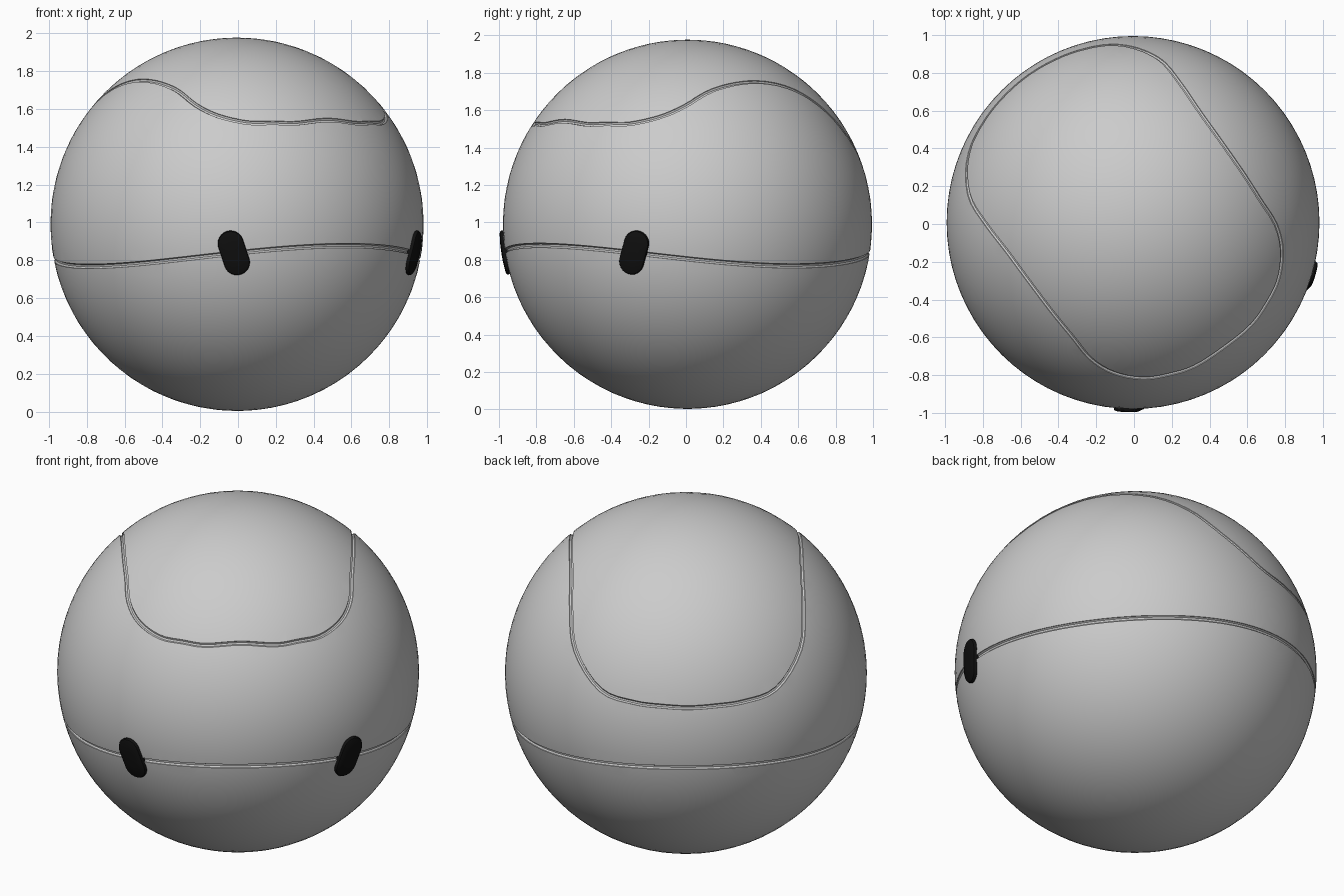
import bpy, bmesh, math
from mathutils import Vector, Matrix

if "Cube" in bpy.data.objects:
    bpy.data.objects.remove(bpy.data.objects["Cube"])

R = 0.987
CENTRE = Vector((-0.005, 0.008, 0.99))
# the ball's own front faces -y; it is turned 36 degrees about z
PLACE = Matrix.Translation(CENTRE) @ Matrix.Rotation(math.radians(36), 4, 'Z')


def finish(bm, name):
    bmesh.ops.recalc_face_normals(bm, faces=bm.faces)
    me = bpy.data.meshes.new(name)
    bm.to_mesh(me)
    bm.free()
    ob = bpy.data.objects.new(name, me)
    bpy.context.collection.objects.link(ob)
    ob.matrix_world = PLACE
    return ob


def smooth(ob):
    bpy.ops.object.select_all(action='DESELECT')
    ob.select_set(True)
    bpy.context.view_layer.objects.active = ob
    bpy.ops.object.shade_smooth_by_angle(angle=math.radians(30))


def bridge(bm, a, b):
    n = len(a)
    for i in range(n):
        bm.faces.new((a[i], a[(i + 1) % n], b[(i + 1) % n], b[i]))


def on_ball(x, y):
    return Vector((x, y, math.sqrt(max(0, R * R - x * x - y * y))))


def closed_smooth(pts, steps=4):
    # Catmull-Rom resampling of a closed path
    out, n = [], len(pts)
    for i in range(n):
        a, b, c, d = (pts[(i + k) % n] for k in (-1, 0, 1, 2))
        for s in range(steps):
            t = s / steps
            out.append(0.5 * (2 * b + (c - a) * t + (2 * a - 5 * b + 4 * c - d) * t**2
                              + (3 * b - a - 3 * c + d) * t**3))
    return out


def groove_cutter(path, name, r=0.013, sides=8):
    bm = bmesh.new()
    rings, n = [], len(path)
    for i, p in enumerate(path):
        out = p.normalized()
        side = (path[(i + 1) % n] - path[i - 1]).cross(out).normalized()
        angles = [math.tau * (k + 0.5) / sides for k in range(sides)]
        rings.append([bm.verts.new(out * (R + r * math.sin(a)) + side * r * math.cos(a))
                      for a in angles])
    for i in range(n):
        bridge(bm, rings[i], rings[(i + 1) % n])
    ob = finish(bm, name)
    ob.hide_render = True
    return ob


# ball body
bm = bmesh.new()
bmesh.ops.create_icosphere(bm, subdivisions=5, radius=R)
body = finish(bm, "ball_body")

# rounded hatch seam over the top: half outline, mirrored
half = [(0.19, -0.807), (0.316, -0.765), (0.441, -0.70), (0.55, -0.585), (0.605, -0.455),
        (0.617, -0.275), (0.628, 0), (0.63, 0.25), (0.635, 0.45), (0.615, 0.635),
        (0.48, 0.815), (0.30, 0.907), (0.15, 0.945)]
outline = ([(0, -0.818)] + half + [(0, 0.958)] + [(-x, y) for x, y in reversed(half)])
hatch_path = closed_smooth([on_ball(x, y) for x, y in outline])

# wavy seam round the middle
band_path = []
for i in range(96):
    a = math.tau * i / 96
    z = 0.822 - CENTRE.z - 0.055 * math.cos(2 * a)
    rh = math.sqrt(R * R - z * z)
    band_path.append(Vector((rh * math.cos(a), rh * math.sin(a), z)))

cutters = [groove_cutter(hatch_path, "hatch_seam_cutter"),
           groove_cutter(band_path, "band_seam_cutter")]
bpy.context.view_layer.objects.active = body
for c in cutters:
    m = body.modifiers.new("seam", 'BOOLEAN')
    m.operation, m.solver, m.object = 'DIFFERENCE', 'EXACT', c
    bpy.ops.object.modifier_apply(modifier=m.name)
for c in cutters:
    bpy.data.objects.remove(c)
smooth(body)

# black capsule eyes wrapped on the ball, tops leaning outward
black = bpy.data.materials.new("black")
black.diffuse_color = (0.005, 0.005, 0.005, 1)
black.use_nodes = True
black.node_tree.nodes["Principled BSDF"].inputs["Base Color"].default_value = black.diffuse_color
for s, name in ((-1, "left_eye"), (1, "right_eye")):
    az, el = math.radians(37) * s, math.radians(-8.8)
    mid = Vector((math.sin(az) * math.cos(el), -math.cos(az) * math.cos(el), math.sin(el)))
    right = Vector((math.cos(az), math.sin(az), 0))
    up = mid.cross(-right).normalized()
    if up.z < 0:
        up = -up
    tilt = math.radians(18) * s
    long_axis = up * math.cos(tilt) + right * math.sin(tilt)
    short_axis = right * math.cos(tilt) - up * math.sin(tilt)
    bm = bmesh.new()
    rings = []
    for scale, rad in ((1, 0.95), (1, 0.996), (0.96, 1.003), (0.88, 1.006), (0.4, 1.007)):
        ring = []
        for k in range(26):
            a = math.pi * (k % 13) / 12 + (math.pi if k >= 13 else 0)
            u = 0.069 * math.cos(a)
            v = 0.069 * math.sin(a) + (0.054 if k < 13 else -0.054)
            d = (mid + (short_axis * u + long_axis * v) * scale).normalized()
            ring.append(bm.verts.new(d * rad))
        rings.append(ring)
    for a, b in zip(rings, rings[1:]):
        bridge(bm, a, b)
    bm.faces.new(rings[0])
    bm.faces.new(rings[-1])
    eye = finish(bm, name)
    eye.data.materials.append(black)
    smooth(eye)
